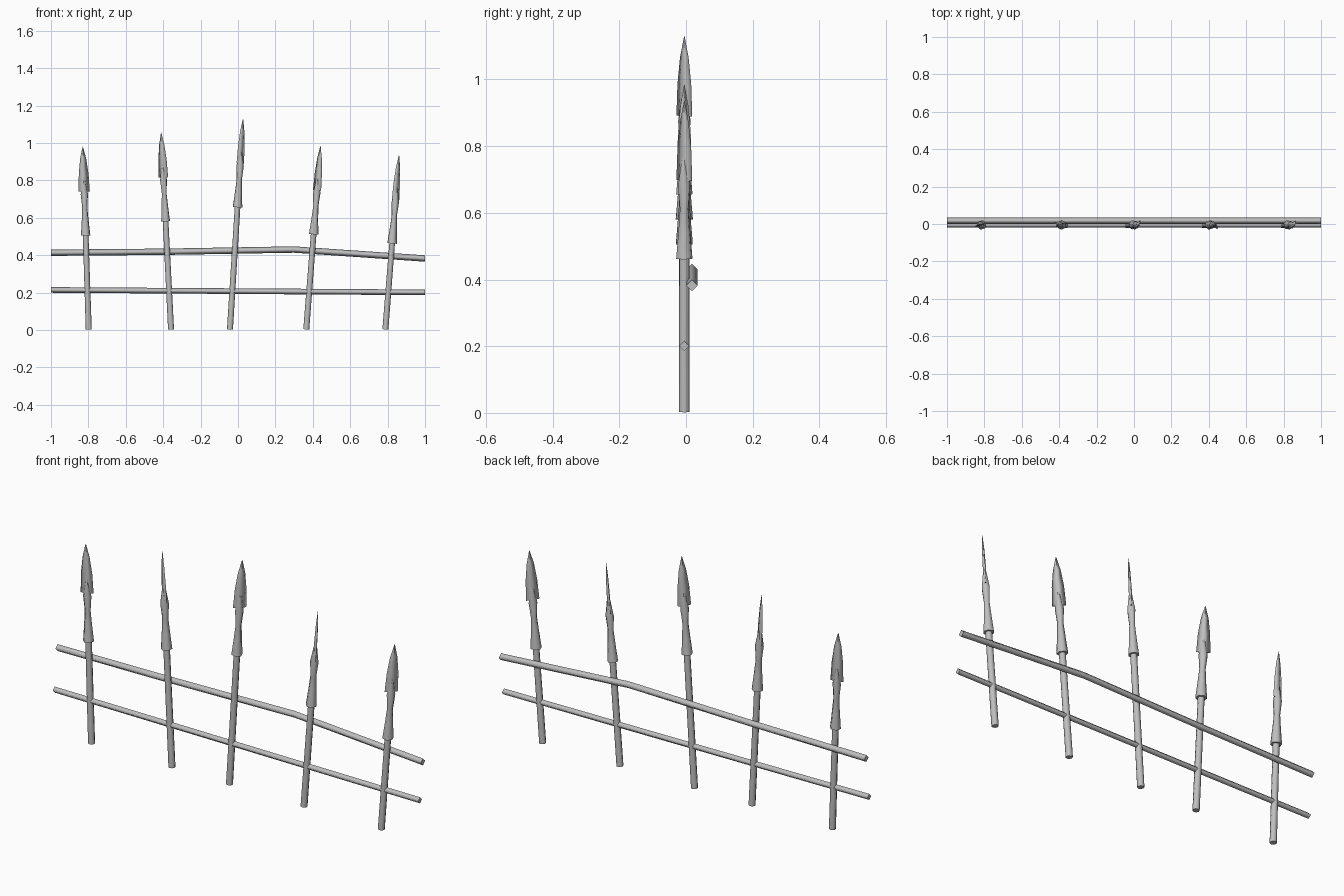
import bpy, bmesh, math
from mathutils import Vector, Matrix

cube = bpy.data.objects.get("Cube")
if cube:
    bpy.data.objects.remove(cube, do_unlink=True)

grey = bpy.data.materials.new("weathered grey")
grey.use_nodes = True
COLOR = (0.52, 0.52, 0.52, 1)
grey.diffuse_color = COLOR
grey.node_tree.nodes["Principled BSDF"].inputs["Base Color"].default_value = COLOR


def tube(name, loops, matrix=Matrix()):
    """Skin a list of point loops; smooth sides and flat end caps."""
    bm = bmesh.new()
    rings = [[bm.verts.new(p) for p in loop] for loop in loops]
    sides = len(rings[0])
    for low, high in zip(rings, rings[1:]):
        for i in range(sides):
            j = (i + 1) % sides
            bm.faces.new((low[i], low[j], high[j], high[i])).smooth = True
    bm.faces.new(rings[0][::-1])
    bm.faces.new(rings[-1])
    bmesh.ops.recalc_face_normals(bm, faces=bm.faces)
    bm.transform(matrix)
    mesh = bpy.data.meshes.new(name)
    bm.to_mesh(mesh)
    bm.free()
    mesh.materials.append(grey)
    bpy.context.collection.objects.link(bpy.data.objects.new(name, mesh))


def loft(name, rings, sides, matrix):
    """Tube along local z; each ring is (z, half width x, half width y)."""
    angles = [math.tau * i / sides for i in range(sides)]
    tube(name, [[(rx * math.cos(a), ry * math.sin(a), z) for a in angles]
                for z, rx, ry in rings], matrix)


def rail(name, points, radius):
    """Square bar set on edge, following points along x."""
    corners = ((1, 0), (0, 1), (-1, 0), (0, -1))
    tube(name, [[(x, y + dy * radius, z + dz * radius) for dy, dz in corners]
                for x, y, z in points])


# Spears: base x, tip x, tip height, blade direction in degrees
DEPTH = -0.005
HEAD = 0.475
SPEARS = [
    (-0.798, -0.83, 0.98, 15),
    (-0.358, -0.411, 1.055, -35),
    (-0.043, 0.027, 1.13, 50),
    (0.365, 0.441, 0.985, -45),
    (0.788, 0.861, 0.936, 50),
]
SOCKET = [(0, 0.026), (0.08, 0.019), (0.15, 0.014), (0.22, 0.02), (0.33, 0.003)]
BLADE = [(0.235, 0.031, 0.007), (0.33, 0.027, 0.007), (0.41, 0.017, 0.005),
         (HEAD, 0.001, 0.001)]

for n, (base_x, tip_x, tip_z, turn) in enumerate(SPEARS, 1):
    base = Vector((base_x, DEPTH, 0.003))
    axis = Vector((tip_x, DEPTH, tip_z)) - base
    length = axis.length
    lean = Matrix.Rotation(math.atan2(axis.x, axis.z), 4, 'Y')
    place = Matrix.Translation(base) @ lean
    head = place @ Matrix.Translation((0, 0, length - HEAD)) @ Matrix.Rotation(
        math.radians(turn), 4, 'Z')
    loft(f"spear_shaft_{n}", [(0, 0.016, 0.016), (length - HEAD + 0.04, 0.015, 0.015)],
         8, place)
    loft(f"spear_socket_{n}", [(z, r, r) for z, r in SOCKET], 6, head)
    loft(f"spear_blade_{n}", BLADE, 4, head)

# Horizontal rails
rail("lower_rail", [(-1, DEPTH, 0.214), (1, DEPTH, 0.201)], 0.015)
rail("upper_rail", [(-1, 0.018, 0.413), (-0.4, 0.018, 0.418), (0.3, 0.018, 0.43),
                    (1, 0.018, 0.382)], 0.017)
